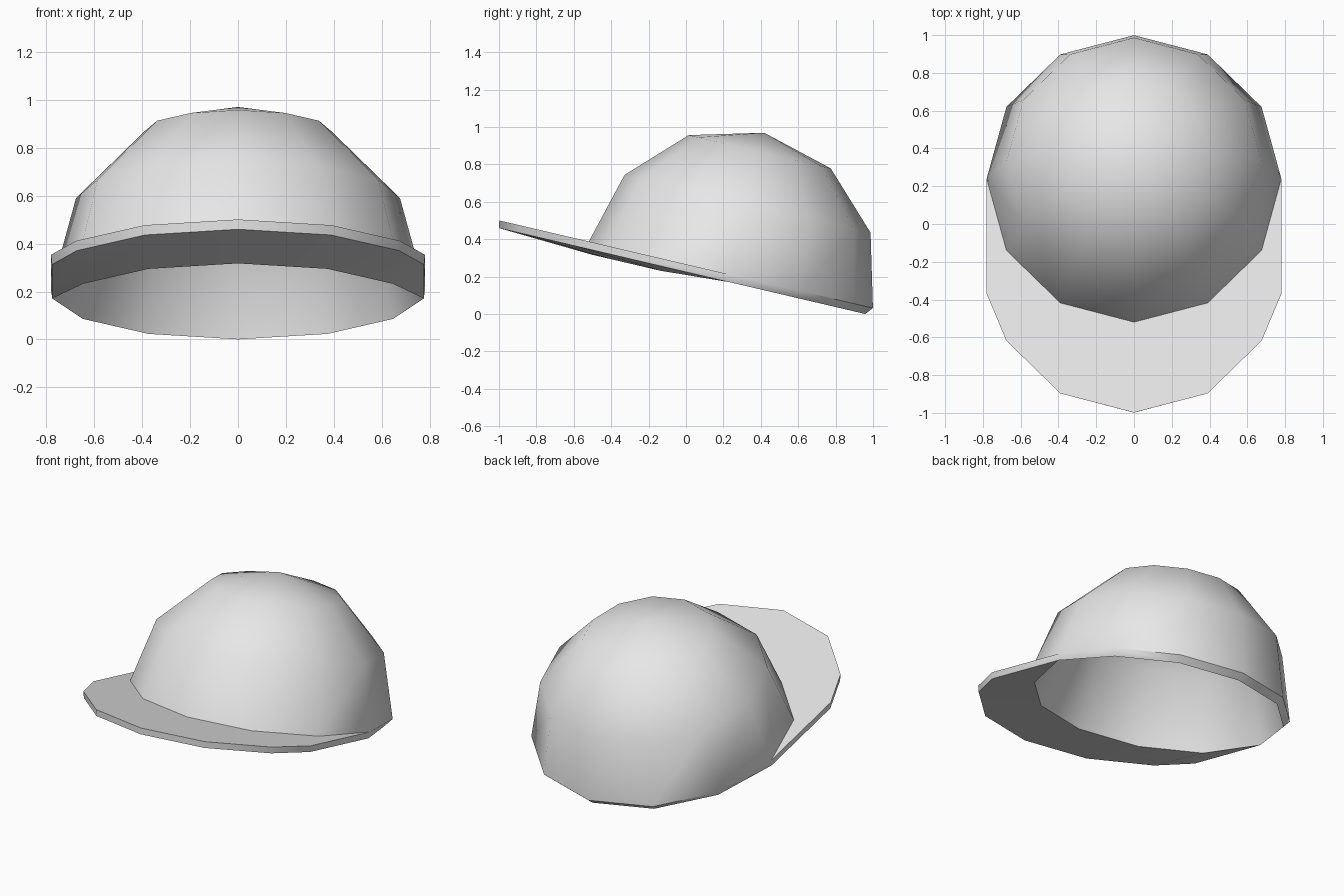
import bpy, bmesh
from math import sin, cos, radians
from mathutils import Matrix

cube = bpy.data.objects.get("Cube")
if cube:
    bpy.data.objects.remove(cube, do_unlink=True)

SIDES = 12
RADIUS = 0.78
WALL = 0.04
TILT = radians(-13.2)

# Plain grey cloth
grey = bpy.data.materials.new("grey_cloth")
grey.use_nodes = True
grey.diffuse_color = (0.8, 0.8, 0.8, 1)
grey.node_tree.nodes["Principled BSDF"].inputs["Base Color"].default_value = (0.8, 0.8, 0.8, 1)

bm = bmesh.new()


def ring_point(i, r, z):
    """Vertex i of a ring, counted from the front."""
    a = radians(360 / SIDES * i)
    return bm.verts.new((r * sin(a), -r * cos(a), z))


def dome(base, radius):
    """Hemisphere standing on the given base ring."""
    rings = [base]
    for step in (30, 60):
        a = radians(step)
        rings.append([ring_point(i, radius * cos(a), radius * sin(a)) for i in range(SIDES)])
    apex = bm.verts.new((0, 0, radius))
    for i in range(SIDES):
        j = (i + 1) % SIDES
        for low, high in zip(rings, rings[1:]):
            bm.faces.new((low[i], low[j], high[j], high[i]))
        bm.faces.new((rings[-1][i], rings[-1][j], apex))


def lining_point(i):
    """Lower inner edge: deeper where it meets the brim, wider at the temples."""
    n = min(i, SIDES - i)
    if n == 3:
        return ring_point(i, 0.775, -WALL)
    return ring_point(i, 0.747, -0.065 if n < 3 else -WALL)


# Crown and its lining
outer = [ring_point(i, RADIUS, 0) for i in range(SIDES)]
inner = [lining_point(i) for i in range(SIDES)]
dome(outer, RADIUS)
dome(inner, RADIUS - WALL)

# Brim edge, pushed forward from the front half of the crown
top, bottom = [], []
for i in range(-3, 4):
    x, y, _ = outer[i].co
    y -= 0.626 if abs(i) == 3 else 0.492
    top.append(bm.verts.new((x, y, 0)))
    bottom.append(bm.verts.new((x * 0.995, y + 0.009, -WALL)))

# Brim top, underside and outer wall
for k in range(6):
    i = k - 3
    bm.faces.new((outer[i], outer[i + 1], top[k + 1], top[k]))
    bm.faces.new((inner[i], inner[i + 1], bottom[k + 1], bottom[k]))
    bm.faces.new((top[k], top[k + 1], bottom[k + 1], bottom[k]))
for i, k in ((-3, 0), (3, 6)):
    bm.faces.new((outer[i], top[k], bottom[k], inner[i]))

# Hem round the back
for i in range(3, 9):
    bm.faces.new((outer[i], outer[i + 1], inner[i + 1], inner[i]))

bmesh.ops.recalc_face_normals(bm, faces=bm.faces)
bm.transform(Matrix.Translation((0, 0.24, 0.21)) @ Matrix.Rotation(TILT, 4, 'X'))

mesh = bpy.data.meshes.new("cap")
bm.to_mesh(mesh)
bm.free()
mesh.materials.append(grey)
cap = bpy.data.objects.new("cap", mesh)
bpy.context.collection.objects.link(cap)
bpy.ops.object.select_all(action='DESELECT')
cap.select_set(True)
bpy.context.view_layer.objects.active = cap
bpy.ops.object.shade_smooth_by_angle(angle=radians(40))
